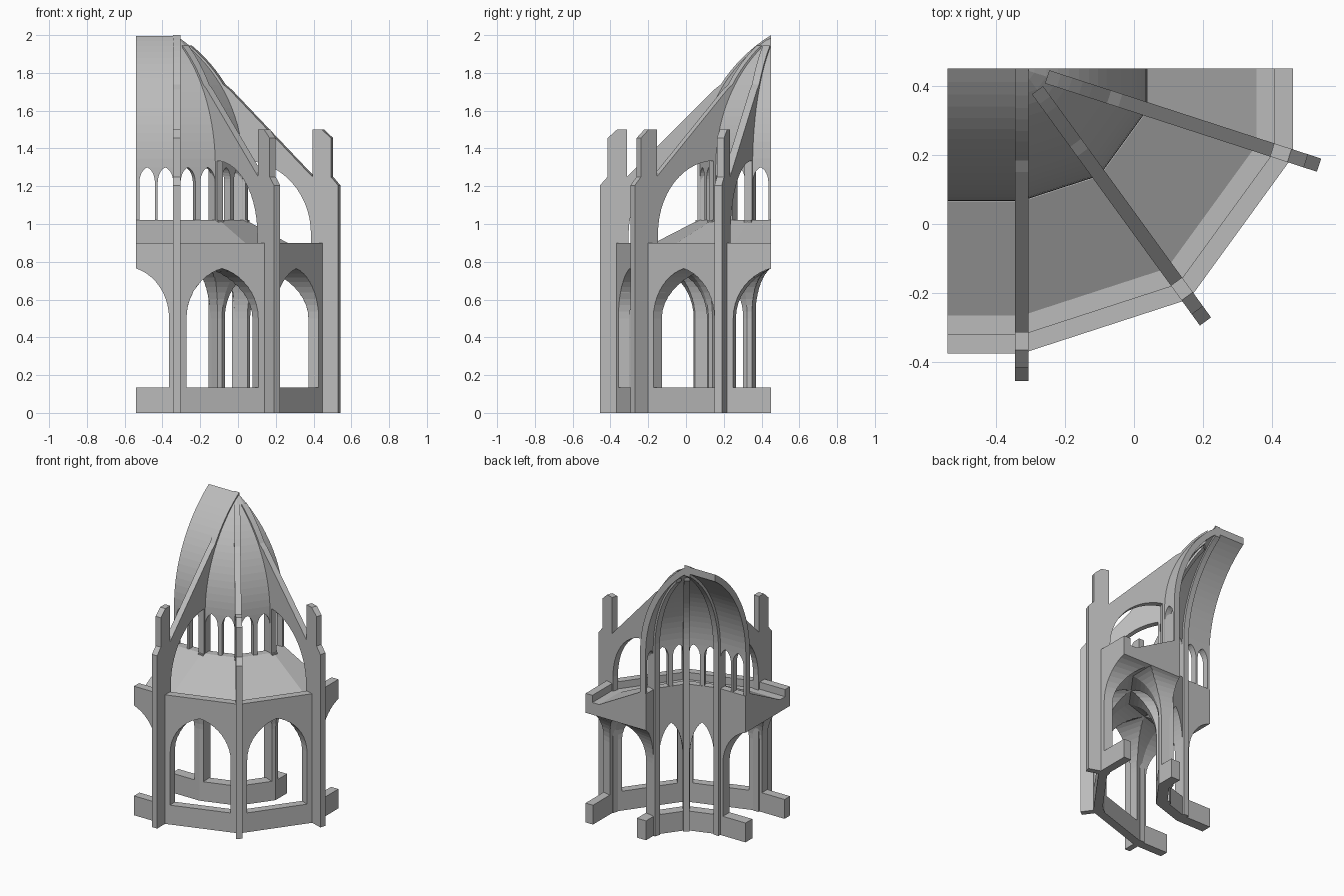
import bpy, bmesh, math
from mathutils import Vector

cube = bpy.data.objects.get("Cube")
if cube:
    bpy.data.objects.remove(cube)

CX, CY, END = -0.325, 0.45, -0.54      # apse centre and nave cut
BUTTRESSES = [-90, -54, -18]           # radial rib directions
HALF = math.radians(18)

stone = bpy.data.materials.new("grey_stone")
stone.use_nodes = True
COLOUR = (0.5, 0.5, 0.5, 1)
stone.diffuse_color = COLOUR
stone.node_tree.nodes["Principled BSDF"].inputs["Base Color"].default_value = COLOUR


def pointed(d, n):
    """Half of a pointed arch, from (1, 0) at the springing to (0, 1) at the apex."""
    top = math.acos(d / (1 + d))
    peak = (1 + d) * math.sin(top)
    return [(max((1 + d) * math.cos(top * i / n) - d, 0),
             (1 + d) * math.sin(top * i / n) / peak) for i in range(n + 1)]


def arch_outline(half, bottom, spring, apex, n=10):
    """Closed outline of a pointed opening."""
    side = [(half * u, spring + (apex - spring) * v) for u, v in pointed(0.38, n)]
    mirror = [(-x, z) for x, z in reversed(side[:-1])]
    return [(half, bottom)] + side + mirror + [(-half, bottom)]


def loft(name, rings):
    """Skin a row of matching rings and cap both ends."""
    bm = bmesh.new()
    rows = [[bm.verts.new(p) for p in ring] for ring in rings]
    n = len(rows[0])
    for a, b in zip(rows, rows[1:]):
        for i in range(n):
            j = (i + 1) % n
            bm.faces.new((a[i], a[j], b[j], b[i]))
    bm.faces.new(rows[0])
    bm.faces.new(rows[-1])
    bmesh.ops.remove_doubles(bm, verts=bm.verts, dist=1e-5)
    bmesh.ops.recalc_face_normals(bm, faces=bm.faces)
    mesh = bpy.data.meshes.new(name)
    bm.to_mesh(mesh)
    bm.free()
    mesh.materials.append(stone)
    obj = bpy.data.objects.new(name, mesh)
    bpy.context.collection.objects.link(obj)
    return obj


def polar(r, degrees, z, side=0):
    a = math.radians(degrees)
    return Vector((CX + r * math.cos(a) - side * math.sin(a),
                   CY + r * math.sin(a) + side * math.cos(a), z))


def sweep(name, profile, extra=0):
    """Carry an (r, z) profile along the nave bay and around the apse."""
    rings = [[(END - extra, CY - r, z) for r, z in profile]]
    rings += [[polar(r, a, z) for r, z in profile] for a in BUTTRESSES]
    rings.append([(CX + r * math.cos(HALF), CY + extra, z) for r, z in profile])
    return loft(name, rings)


def plate(name, profile, degrees, thick=0.04):
    """Upright slab standing along a radial direction."""
    return loft(name, [[polar(r, degrees, z, s * thick / 2) for r, z in profile]
                       for s in (-1, 1)])


def cut(target, cutters):
    for c in cutters:
        c.hide_render = True
        mod = target.modifiers.new("opening", 'BOOLEAN')
        mod.operation, mod.solver, mod.object = 'DIFFERENCE', 'EXACT', c
    graph = bpy.context.evaluated_depsgraph_get()
    mesh = bpy.data.meshes.new_from_object(target.evaluated_get(graph))
    target.modifiers.clear()
    target.data = mesh
    for c in cutters:
        bpy.data.objects.remove(c)


# Aisle: both arcade walls, gutter and sloping roof in one section
aisle = sweep("aisle", [(0.825, 0), (0.825, 0.9), (0.77, 0.9), (0.77, 0.85),
                        (0.715, 0.85), (0.385, 1.02), (0.335, 1.02), (0.335, 0)])
SILL, SPRING, APEX = 0.135, 0.5, 0.765
tunnel = [(0.587 + x, z) for x, z in arch_outline(0.178, -0.1, SPRING, APEX)]
cutters = [sweep("walk_cutter", tunnel, 0.1)]
for middle in (-72, -36, 0):
    cutters.append(loft("bay_cutter", [
        [polar(a, middle, z, x) for x, z in
         arch_outline(0.2 + 0.25 * (a - 0.785), SILL, SPRING, APEX)]
        for a in (0.25, 0.9)]))
cutters.append(loft("nave_cutter", [
    [(END + x, CY - r, z) for x, z in arch_outline(0.175, SILL, SPRING, APEX)]
    for r in (0.25, 0.9)]))
cut(aisle, cutters)

# Vault: clerestory wall rising into a pointed shell
VAULT = pointed(1.17, 18)
outer = [(0.383 * u, 1.3 + 0.695 * v) for u, v in VAULT]
inner = [(0.338 * u, 1.3 + 0.646 * v) for u, v in VAULT]
vault = sweep("vault", [(0.383, 1.0)] + outer + inner[::-1] + [(0.338, 1.0)])
window = arch_outline(0.041, 1.02, 1.22, 1.3, 6)
cutters = []
for middle, offsets in ((-72, (-0.055, 0.055)), (-36, (-0.055, 0.055)), (0, (-0.055,))):
    for off in offsets:
        cutters.append(loft("window_cutter", [
            [polar(a, middle, z, x + off) for x, z in window] for a in (0.29, 0.42)]))
for x0 in (-0.481, -0.384):
    cutters.append(loft("window_cutter", [
        [(x0 + x, CY - r, z) for x, z in window] for r in (0.29, 0.42)]))
cut(vault, cutters)

# Buttresses: post, pinnacle, flyer and vault rib in one outline, plus inner pier
post = [(0.754, 0), (0.905, 0), (0.905, 1.205), (0.865, 1.25), (0.865, 1.455),
        (0.815, 1.5), (0.762, 1.5), (0.762, 1.25)]
quarter = [(0.383 + 0.371 * math.sin(t), 0.95 + 0.385 * math.cos(t))
           for t in (math.pi / 2 * i / 14 for i in range(15))]
for label, angle in zip(("front", "diagonal", "side"), BUTTRESSES):
    start = -1 if angle == -90 else 0.065
    rib_top = [(0.395 * u, 1.3 + 0.7 * v) for u, v in VAULT]
    rib_top = [p for p in rib_top if p[1] > 1.72 and p[0] > start]
    rib_low = [(0.315 * u, 1.3 + 0.625 * v) for u, v in VAULT]
    rib_low = [p for p in rib_low if p[0] > start]
    plate(label + "_buttress", post + [(0.3, 1.712)] + rib_top + rib_low[::-1]
          + [(0.315, 1.28), (0.383, 1.28)] + quarter, angle)
    plate(label + "_inner_pier", [(0.315, 0), (0.4, 0), (0.4, 1.02), (0.39, 1.02),
                                  (0.39, 1.34), (0.315, 1.34)], angle)
